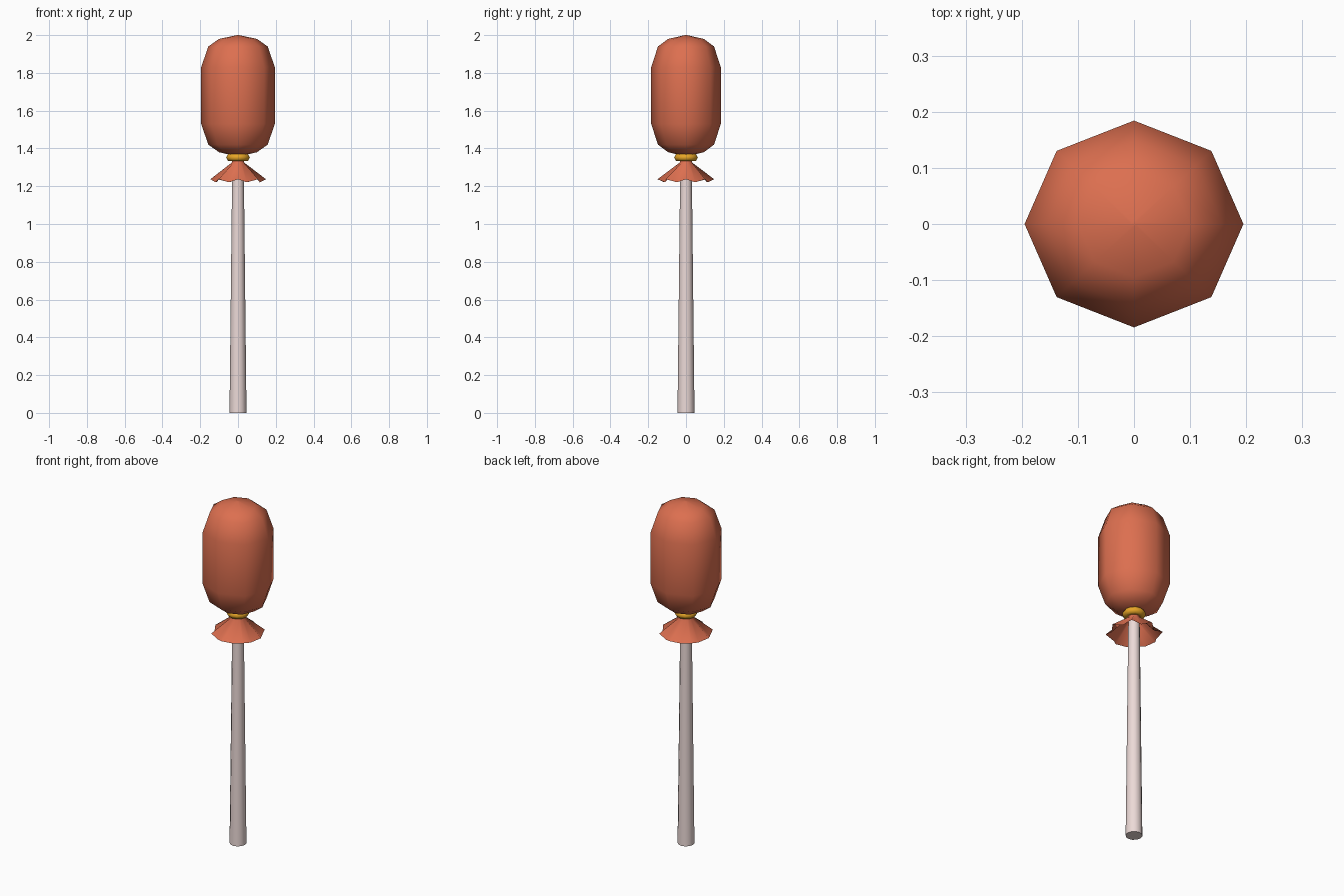
import bpy, bmesh, math

if "Cube" in bpy.data.objects:
    bpy.data.objects.remove(bpy.data.objects["Cube"])


def material(name, rgb):
    m = bpy.data.materials.new(name)
    m.diffuse_color = (*rgb, 1)
    m.use_nodes = True
    m.node_tree.nodes["Principled BSDF"].inputs["Base Color"].default_value = m.diffuse_color
    return m


CORAL = material("coral_wrap", (0.72, 0.16, 0.08))
GOLD = material("gold_tie", (0.80, 0.38, 0.02))
PALE = material("pale_stick", (0.84, 0.70, 0.68))


def finish(ob, name, mat, angle):
    ob.name = name
    ob.data.materials.append(mat)
    bpy.ops.object.select_all(action='DESELECT')
    ob.select_set(True)
    bpy.context.view_layer.objects.active = ob
    bpy.ops.object.shade_smooth_by_angle(angle=math.radians(angle))


def lathe(name, profile, sides, mat, angle=60, sy=1.0, caps=True, wave=None):
    """Stack rings of (radius, z); wave(ring, side) scales radius and shifts z."""
    bm = bmesh.new()
    rings = []
    for k, (r, z) in enumerate(profile):
        ring = []
        for i in range(sides):
            a = 2 * math.pi * i / sides
            f, dz = wave(k, i) if wave else (1, 0)
            ring.append(bm.verts.new((r * f * math.cos(a), r * f * sy * math.sin(a), z + dz)))
        rings.append(ring)
    for lo, hi in zip(rings, rings[1:]):
        for i in range(sides):
            j = (i + 1) % sides
            bm.faces.new((lo[i], lo[j], hi[j], hi[i]))
    if caps:
        for ring, z in ((rings[0], profile[0][1]), (rings[-1], profile[-1][1])):
            bm.faces.new(ring)
    bmesh.ops.recalc_face_normals(bm, faces=bm.faces)
    me = bpy.data.meshes.new(name)
    bm.to_mesh(me)
    bm.free()
    ob = bpy.data.objects.new(name, me)
    bpy.context.collection.objects.link(ob)
    finish(ob, name, mat, angle)


# Tapered stick
lathe("stick", [(0.045, 0), (0.03, 1.36)], 12, PALE, 50)

# Wrapped head, eight-sided capsule slightly flattened in depth
lathe("wrapped_head",
      [(0.035, 1.365), (0.10, 1.38), (0.157, 1.42), (0.195, 1.53),
       (0.195, 1.83), (0.157, 1.94), (0.10, 1.98), (0.005, 2.0)],
      8, CORAL, 80, sy=0.945)


# Pleated flare of the wrapper below the tie
def pleat(k, i):
    if k:
        return 1, 0
    uneven = 0.03 * math.sin(i * 2.3)
    return ((1.0 if i % 2 == 0 else 0.84) + uneven, 0.012 if i % 2 == 0 else -0.004)


lathe("wrapper_flare", [(0.148, 1.225), (0.033, 1.325), (0.033, 1.36)],
      16, CORAL, 80, caps=False, wave=pleat)

# Tie around the neck
bpy.ops.mesh.primitive_torus_add(location=(0, 0, 1.352), major_radius=0.042,
                                 minor_radius=0.021, major_segments=12, minor_segments=6)
finish(bpy.context.object, "neck_tie", GOLD, 80)
